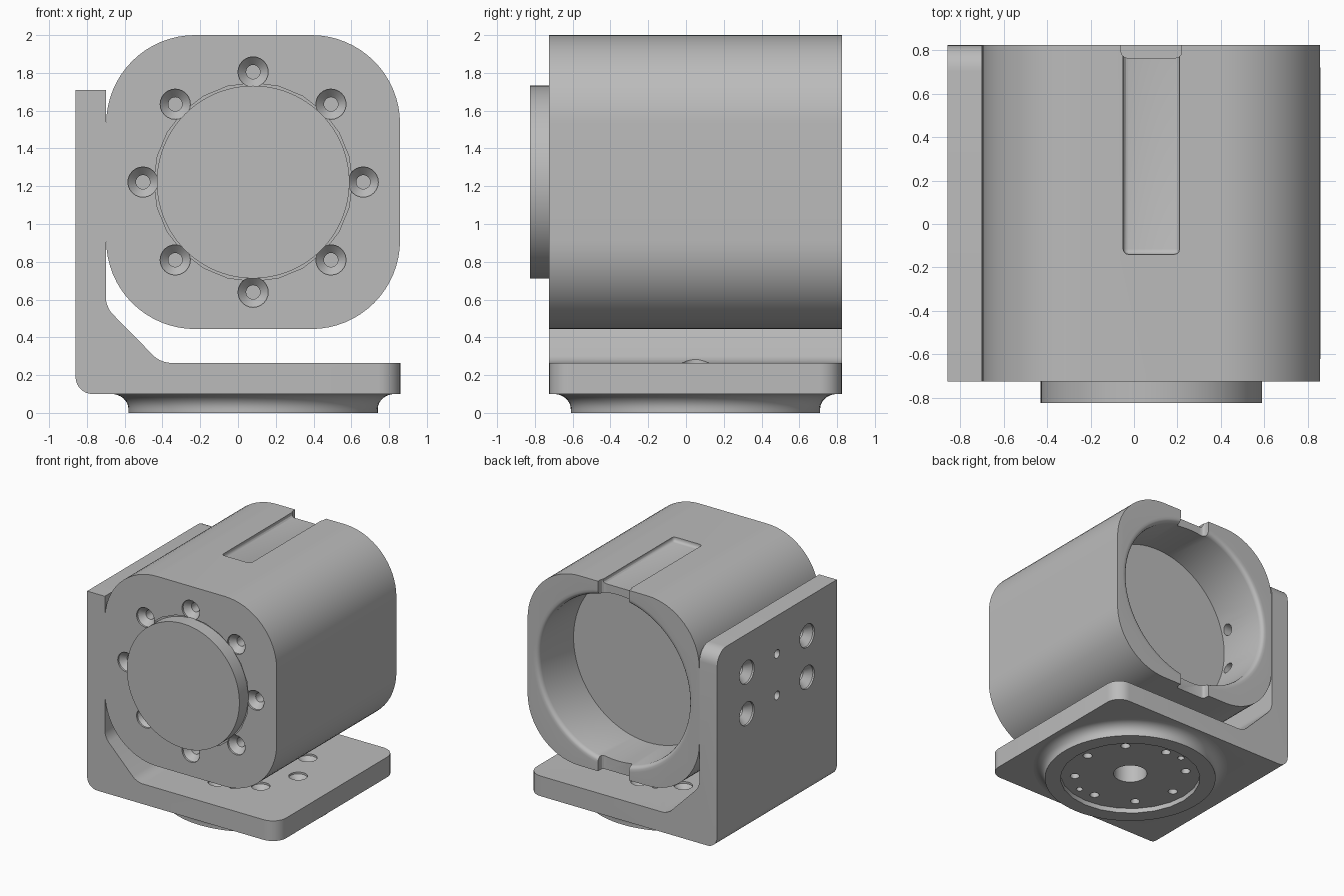
import bpy, bmesh
from math import sin, cos, pi, radians
from mathutils import Vector, Matrix

if "Cube" in bpy.data.objects:
    bpy.data.objects.remove(bpy.data.objects["Cube"])

grey = bpy.data.materials.new("machined grey")
grey.use_nodes = True
COLOR = (0.5, 0.5, 0.5, 1)
grey.diffuse_color = COLOR
grey.node_tree.nodes["Principled BSDF"].inputs["Base Color"].default_value = COLOR

CX, CY, CZ = 0.08, 0.05, 1.222      # housing axis and base centre
FRONT, BACK = -0.725, 0.825


def finish(name, bm):
    bmesh.ops.recalc_face_normals(bm, faces=bm.faces)
    mesh = bpy.data.meshes.new(name)
    bm.to_mesh(mesh)
    bm.free()
    mesh.materials.append(grey)
    obj = bpy.data.objects.new(name, mesh)
    bpy.context.collection.objects.link(obj)
    return obj


def lathe(name, profile, origin, axis, seg=24):
    """Closed solid of revolution from (radius, height) points along an axis."""
    bm = bmesh.new()
    rings = [[bm.verts.new((r * cos(2 * pi * i / seg), r * sin(2 * pi * i / seg), h))
              for i in range(seg)] for r, h in profile]
    for a, b in zip(rings, rings[1:]):
        for i in range(seg):
            j = (i + 1) % seg
            bm.faces.new((a[i], a[j], b[j], b[i]))
    bm.faces.new(rings[0])
    bm.faces.new(rings[-1])
    turn = Vector(axis).to_track_quat('Z', 'Y').to_matrix().to_4x4()
    bm.transform(Matrix.Translation(origin) @ turn)
    return finish(name, bm)


def prism(points):
    """Outline in x and z, extruded from front to back."""
    bm = bmesh.new()
    a, b = [[bm.verts.new((x, y, z)) for x, z in points] for y in (FRONT, BACK)]
    bm.faces.new(a)
    bm.faces.new(b)
    for i in range(len(a)):
        j = (i + 1) % len(a)
        bm.faces.new((a[i], a[j], b[j], b[i]))
    return bm


def round_edges(bm, test, width, seg):
    """Fillet every edge whose midpoint and direction pass the test."""
    picked = []
    for e in bm.edges:
        u, v = e.verts[0].co, e.verts[1].co
        if test((u + v) / 2, (v - u).normalized()):
            picked.append(e)
    bmesh.ops.bevel(bm, geom=picked, offset=width, segments=seg,
                    profile=0.5, affect='EDGES')


def block(name, lo, hi, width):
    lo, hi = Vector(lo), Vector(hi)
    bm = bmesh.new()
    bmesh.ops.create_cube(bm, size=1)
    bm.transform(Matrix.Translation((lo + hi) / 2) @ Matrix.Diagonal((*(hi - lo), 1)))
    if width:
        round_edges(bm, lambda m, d: True, width, 3)
    return finish(name, bm)


def hole(origin, axis, wide, narrow, sink, depth):
    """Countersunk hole cutter, starting just outside the surface."""
    return lathe("hole_cutter", [(wide, -0.02), (wide, 0.015), (narrow, sink), (narrow, depth)],
                 origin, axis)


def drill(origin, axis, radius, depth):
    return lathe("drill_cutter", [(radius, -0.02), (radius, depth)], origin, axis)


def cut(obj, cutters):
    for c in cutters:
        mod = obj.modifiers.new("cut", 'BOOLEAN')
        mod.object, mod.operation, mod.solver = c, 'DIFFERENCE', 'EXACT'
    graph = bpy.context.evaluated_depsgraph_get()
    mesh = bpy.data.meshes.new_from_object(obj.evaluated_get(graph))
    obj.modifiers.clear()
    obj.data = mesh


def circle(n, radius, start=0):
    return [(radius * cos(start + 2 * pi * i / n), radius * sin(start + 2 * pi * i / n))
            for i in range(n)]


# Rounded-square housing body
HALF, CORNER = 0.778, 0.47
outline = []
for q in range(4):
    mid = q * pi / 2 + pi / 4
    ox = (HALF - CORNER) * (1 if cos(mid) > 0 else -1)
    oz = (HALF - CORNER) * (1 if sin(mid) > 0 else -1)
    for i in range(17):
        t = q * pi / 2 + i * pi / 32
        outline.append((CX + ox + CORNER * cos(t), CZ + oz + CORNER * sin(t)))
bm = prism(outline)
round_edges(bm, lambda m, d: abs(d.y) < 0.1, 0.03, 4)
housing = finish("housing", bm)

# Cutters for the rear bore, lens seat, rear notches and top groove
bore_profile = [(0.74, -0.03), (0.725, 0)]
bore_profile += [(0.68 + 0.035 * (1 - sin(t)), 0.035 * (1 - cos(t)))
                 for t in (radians(a) for a in (15, 35, 60, 90))]
bore_profile += [(0.68, BACK - 0.37)]
housing_cutters = [
    lathe("bore_cutter", bore_profile, (CX, BACK, CZ), (0, -1, 0), 96),
    drill((CX, FRONT, CZ), (0, 1, 0), 0.525, 0.012),
    block("top_groove_cutter", (-0.05, -0.14, 1.965), (0.21, 1.0, 2.1), 0.025),
]
for z in (CZ - 0.75, CZ + 0.75):
    housing_cutters.append(block("notch_cutter", (-0.06, 0.765, z - 0.2),
                                 (0.22, 1.0, z + 0.2), 0.03))

# Ring of front screw holes
for x, z in circle(8, 0.583):
    housing_cutters.append(hole((CX + x, FRONT, CZ + z), (0, 1, 0), 0.08, 0.037, 0.06, 0.2))

# Round front cap
front_cap = lathe("front_cap", [(0.51, 0), (0.51, 0.12)], (CX, -0.705, CZ), (0, -1, 0), 96)

# L-shaped bracket with gusset
bm = prism([(-0.86, 0.1), (0.86, 0.1), (0.86, 0.265), (-0.41, 0.265),
            (-0.70, 0.56), (-0.70, 1.71), (-0.86, 1.71)])
round_edges(bm, lambda m, d: abs(d.z) > 0.9 and m.x > 0.8, 0.12, 8)
round_edges(bm, lambda m, d: abs(d.x) > 0.9 and m.z > 1.7, 0.12, 8)
round_edges(bm, lambda m, d: abs(d.y) > 0.9 and m.x < -0.8 and m.z < 0.2, 0.09, 8)
round_edges(bm, lambda m, d: abs(d.y) > 0.9 and -0.75 < m.x < -0.3 and m.z < 0.7
            and m.z > 0.2, 0.05, 5)
bracket = finish("bracket", bm)

# Flared round foot under the bracket
flare = [(0.66 + 0.09 * (1 - cos(t)), 0.02 + 0.08 * sin(t))
         for t in (i * pi / 16 for i in range(9))]
foot = lathe("foot", [(0.66, 0)] + flare, (CX, CY, 0), (0, 0, 1), 96)
recess = drill((CX, CY, 0), (0, 0, 1), 0.54, 0.04)

# Base holes: countersunk ring, two dowel holes and the centre bore
base_cutters = [drill((CX, CY, 0), (0, 0, 1), 0.13, 0.4)]
for x, y in circle(8, 0.43):
    base_cutters.append(hole((CX + x, CY + y, 0.265), (0, 0, -1), 0.07, 0.036, 0.05, 0.32))
for x, y in circle(2, 0.46, radians(108.5)):
    base_cutters.append(drill((CX + x, CY + y, 0), (0, 0, 1), 0.026, 0.4))

# Upright holes: four screws and two dowels into the housing
side_cutters = []
for z in (CZ - 0.165, CZ + 0.175):
    for y in (CY - 0.39, CY + 0.39):
        side_cutters.append(hole((-0.86, y, z), (1, 0, 0), 0.095, 0.045, 0.07, 0.36))
    side_cutters.append(drill((-0.86, CY, z), (1, 0, 0), 0.035, 0.25))

cut(housing, housing_cutters + side_cutters)
cut(bracket, base_cutters + side_cutters)
cut(foot, [recess] + base_cutters)

for c in set(housing_cutters + side_cutters + base_cutters + [recess]):
    bpy.data.objects.remove(c)

# Smooth shading with sharp creases kept
bpy.ops.object.select_all(action='DESELECT')
for obj in (housing, front_cap, bracket, foot):
    obj.select_set(True)
bpy.context.view_layer.objects.active = housing
bpy.ops.object.shade_smooth_by_angle(angle=radians(30))
